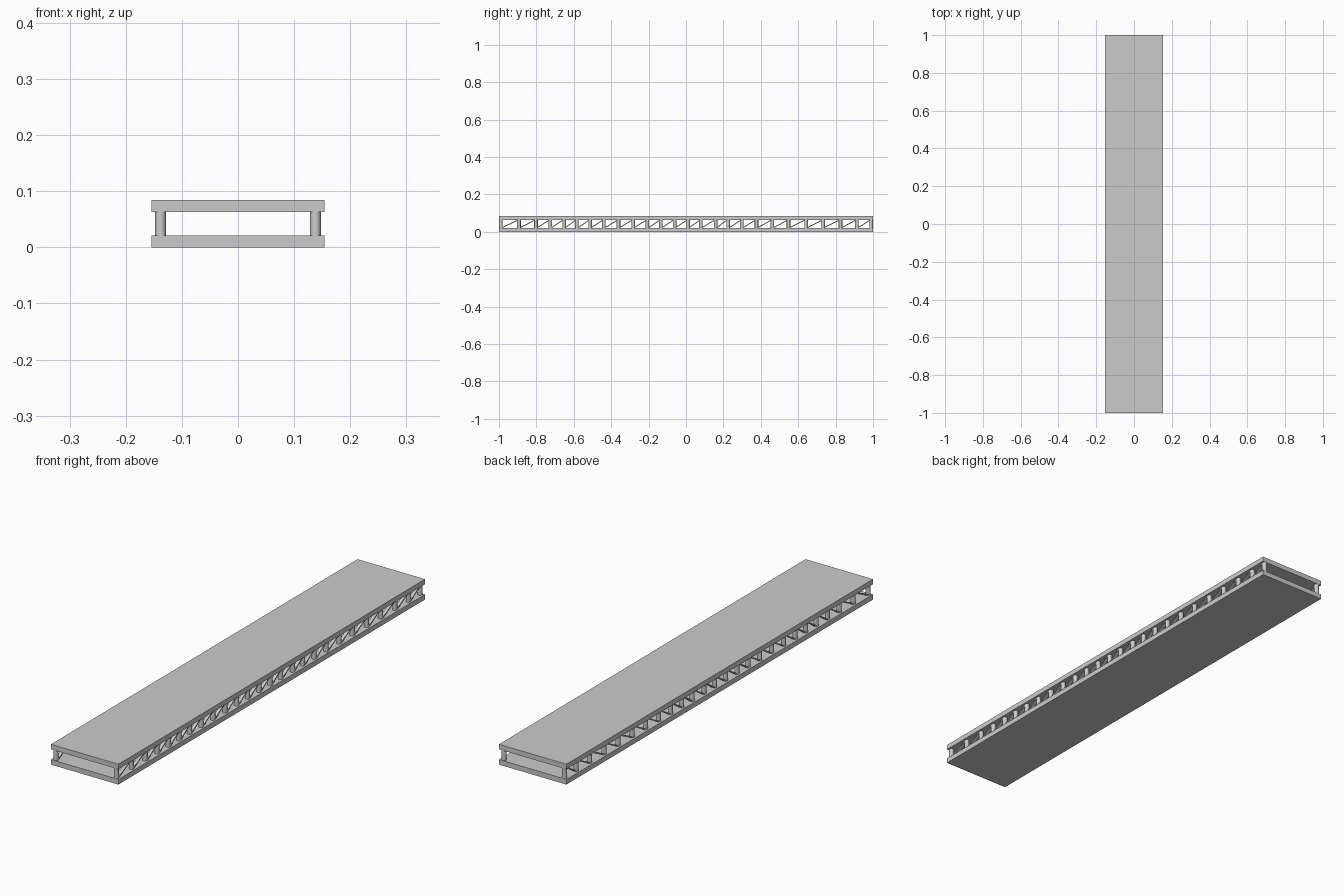
import bpy, math

if "Cube" in bpy.data.objects:
    bpy.data.objects.remove(bpy.data.objects["Cube"])

HALF_W, HALF_L = 0.154, 1.0
SLAB, HEIGHT = 0.021, 0.084
POST_X, POST_R = 0.138, 0.0095
GAP = HEIGHT - 2 * SLAB
MID_Z = HEIGHT / 2

# post stations along the length, slightly irregular
STATIONS = [-0.99, -0.893, -0.802, -0.725, -0.652, -0.583, -0.513, -0.439,
            -0.361, -0.283, -0.206, -0.134, -0.061, 0.011, 0.08, 0.158,
            0.225, 0.299, 0.377, 0.462, 0.548, 0.642, 0.733, 0.826, 0.914, 0.99]


def box(name, loc, size, rot_x=0.0):
    bpy.ops.mesh.primitive_cube_add(size=1, location=loc, rotation=(rot_x, 0, 0))
    ob = bpy.context.object
    ob.name = name
    ob.scale = size
    bpy.ops.object.transform_apply(location=False, rotation=False, scale=True)
    return ob


# lower and upper decks
box("lower_deck", (0, 0, SLAB / 2), (2 * HALF_W, 2 * HALF_L, SLAB))
box("upper_deck", (0, 0, HEIGHT - SLAB / 2), (2 * HALF_W, 2 * HALF_L, SLAB))

for side, x in (("left", -POST_X), ("right", POST_X)):
    # round posts between the decks
    for y in STATIONS:
        bpy.ops.mesh.primitive_cylinder_add(vertices=24, radius=POST_R, depth=GAP + 0.002,
                                            location=(x, y, MID_Z))
        bpy.context.object.name = side + "_post"
        bpy.ops.object.shade_smooth_by_angle(angle=math.radians(40))
    # diagonal braces rising towards the back in every bay
    for y0, y1 in zip(STATIONS, STATIONS[1:]):
        run = y1 - y0 - POST_R
        box(side + "_brace", (x, (y0 + y1) / 2, MID_Z),
            (0.013, math.hypot(run, GAP), 0.005), math.atan2(GAP, run))
